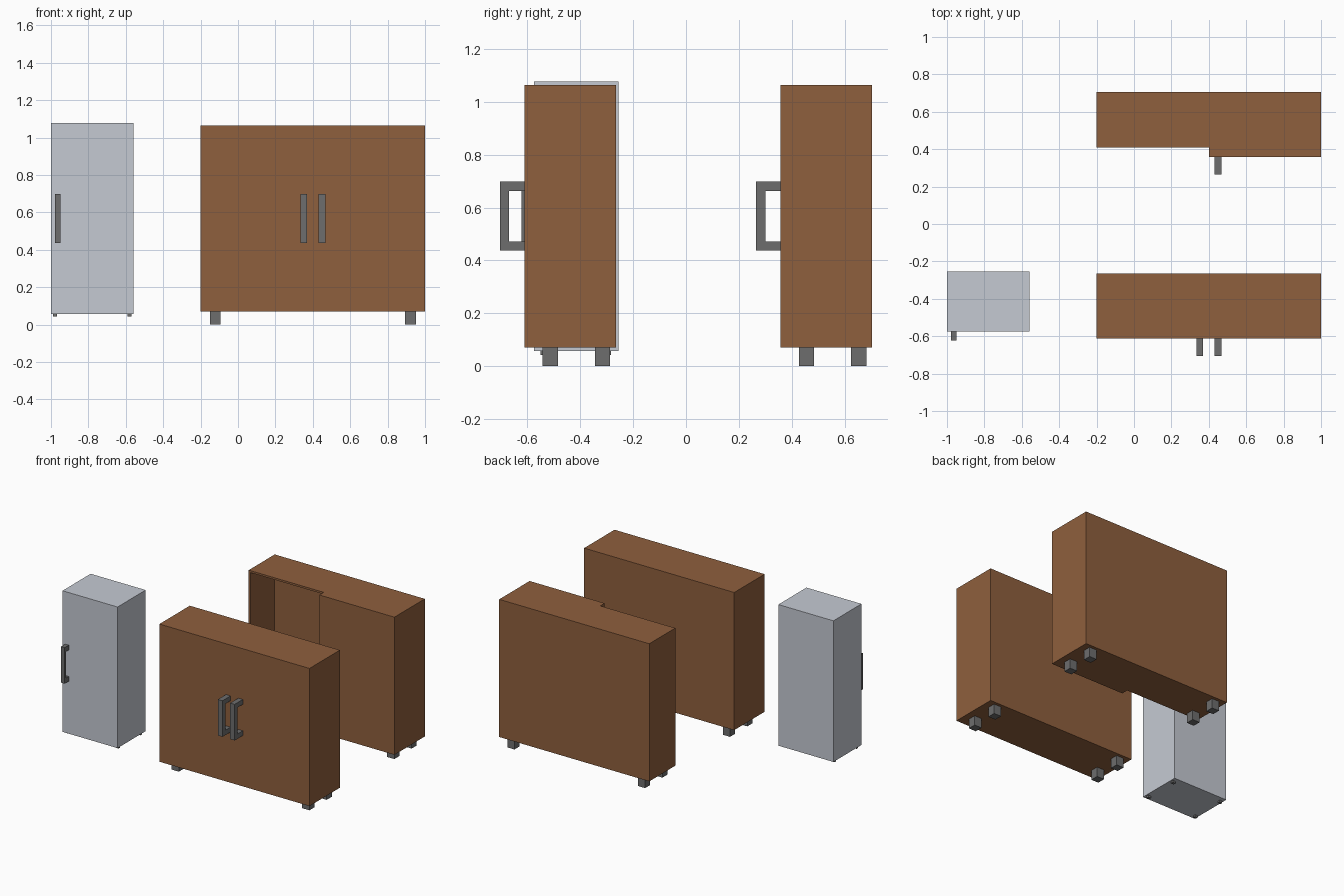
import bpy, bmesh
from mathutils import Vector

if "Cube" in bpy.data.objects:
    bpy.data.objects.remove(bpy.data.objects["Cube"])


def material(name, rgb):
    m = bpy.data.materials.new(name)
    m.diffuse_color = (*rgb, 1)
    m.use_nodes = True
    m.node_tree.nodes["Principled BSDF"].inputs["Base Color"].default_value = m.diffuse_color
    return m


WOOD = material("brown_wood", (0.275, 0.115, 0.047))
STEEL = material("dark_metal", (0.155, 0.155, 0.155))
PALE = material("pale_enamel", (0.56, 0.59, 0.65))


def finish(bm, name, mat):
    bmesh.ops.recalc_face_normals(bm, faces=bm.faces)
    mesh = bpy.data.meshes.new(name)
    bm.to_mesh(mesh)
    bm.free()
    mesh.materials.append(mat)
    ob = bpy.data.objects.new(name, mesh)
    bpy.context.collection.objects.link(ob)
    return ob


def box(name, lo, hi, mat, wall=0, back=0):
    """Box between two corners; wall > 0 hollows it out from the front."""
    lo, hi = Vector(lo), Vector(hi)
    bm = bmesh.new()
    bmesh.ops.create_cube(bm, size=1)
    for v in bm.verts:
        v.co = (lo + hi) / 2 + v.co * (hi - lo)
    if wall:
        bm.normal_update()
        front = min(bm.faces, key=lambda f: f.calc_center_median().y)
        bmesh.ops.inset_region(bm, faces=[front], thickness=wall)
        inner = bmesh.ops.extrude_face_region(bm, geom=[front])
        bmesh.ops.delete(bm, geom=[front], context='FACES_ONLY')
        moved = [g for g in inner["geom"] if isinstance(g, bmesh.types.BMVert)]
        bmesh.ops.translate(bm, verts=moved, vec=(0, hi.y - lo.y - back, 0))
    return finish(bm, name, mat)


def handle(name, x0, x1, y_door, reach, bar, z0=0.437, z1=0.698, arm=0.035):
    """Square U-shaped pull, standing off the door towards -y."""
    yo, yi = y_door - reach, y_door - reach + bar
    profile = [(y_door, z0), (yo, z0), (yo, z1), (y_door, z1),
               (y_door, z1 - arm), (yi, z1 - arm), (yi, z0 + arm), (y_door, z0 + arm)]
    bm = bmesh.new()
    face = bm.faces.new([bm.verts.new((x0, y, z)) for y, z in profile])
    ext = bmesh.ops.extrude_face_region(bm, geom=[face])
    bmesh.ops.translate(bm, vec=(x1 - x0, 0, 0),
                        verts=[g for g in ext["geom"] if isinstance(g, bmesh.types.BMVert)])
    return finish(bm, name, STEEL)


def cabinet(prefix, y, sides):
    """Wide cupboard whose door fronts lie at y; sides lists the doors fitted."""
    box(prefix + "_carcass", (-0.2, y + 0.05, 0.07), (1, y + 0.347, 1.065), WOOD, 0.02, 0.02)
    doors = {"left": (-0.2, 0.4, 0.333), "right": (0.4, 1, 0.431)}
    for side in sides:
        x0, x1, hx = doors[side]
        box(f"{prefix}_{side}_door", (x0, y, 0.07), (x1, y + 0.05, 1.065), WOOD)
        handle(f"{prefix}_{side}_handle", hx, hx + 0.036, y, 0.093, 0.035)
    for i, fx in enumerate((-0.151, 0.893)):
        for j, fy in enumerate((0.069, 0.267)):
            box(f"{prefix}_foot_{i}{j}", (fx, y + fy, 0), (fx + 0.058, y + fy + 0.058, 0.07), STEEL)


# Two wide cupboards, the rear one with its left door missing
cabinet("front_cabinet", -0.612, ("left", "right"))
cabinet("rear_cabinet", 0.358, ("right",))

# Narrow pale refrigerator
box("fridge_body", (-1, -0.576, 0.058), (-0.56, -0.255, 1.078), PALE)
handle("fridge_handle", -0.979, -0.95, -0.576, 0.047, 0.018)
for i, fx in enumerate((-0.99, -0.59)):
    for j, fy in enumerate((-0.551, -0.302)):
        box(f"fridge_foot_{i}{j}", (fx, fy, 0.043), (fx + 0.021, fy + 0.018, 0.058), STEEL)
